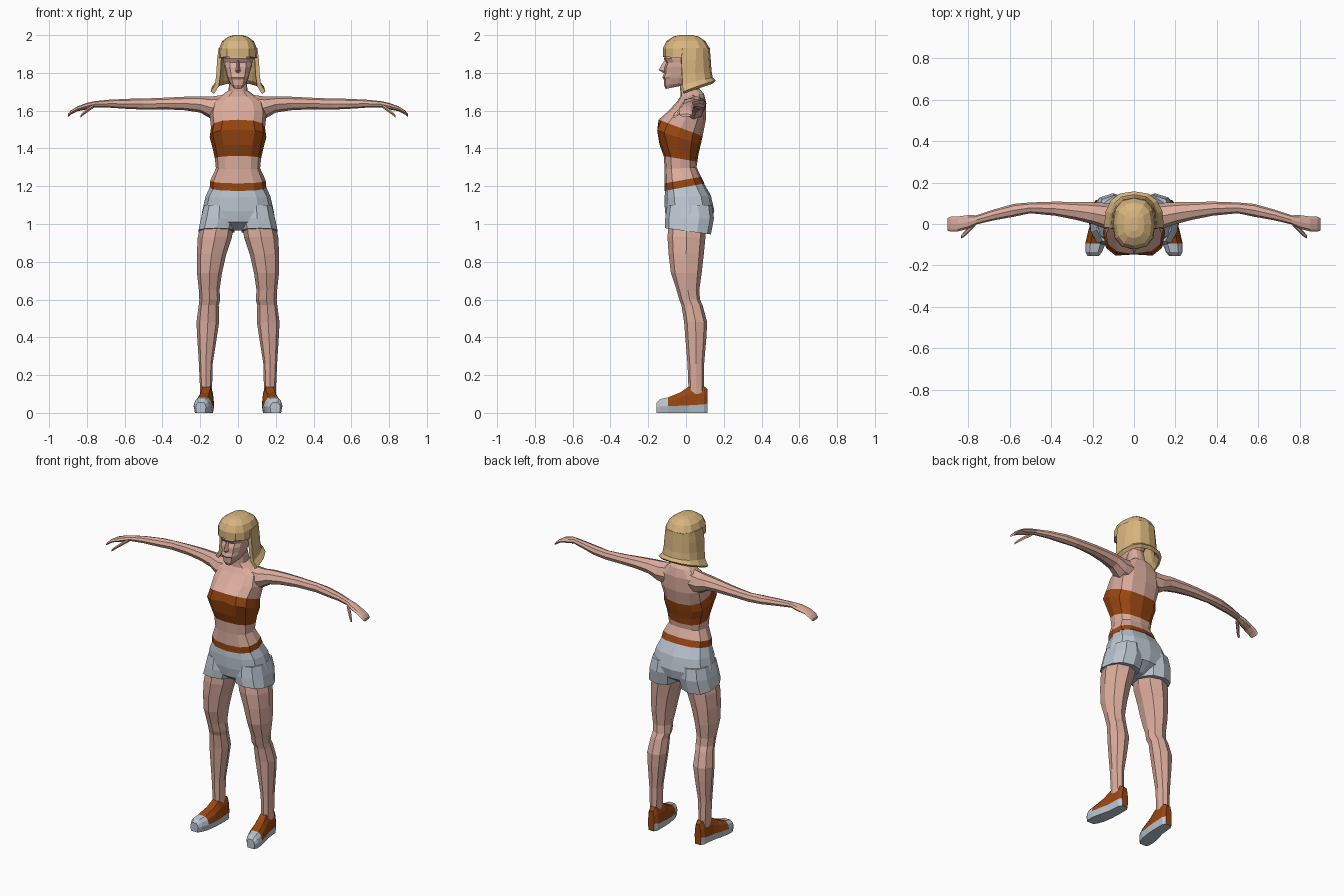
import bpy, bmesh, math
from mathutils import Vector


def material(name, rgb):
    m = bpy.data.materials.new(name)
    m.diffuse_color = (*rgb, 1)
    return m


SKIN = material("skin", (0.72, 0.42, 0.34))
HAIR = material("blond_hair", (0.68, 0.46, 0.21))
ORANGE = material("burnt_orange_cloth", (0.32, 0.062, 0.006))
GREY = material("pale_grey_cloth", (0.50, 0.56, 0.63))


def loft(name, rings, mats, pick=None, mirror=False, closed=True):
    """Skin a list of point rings; pick(segment, side) gives the material index."""
    bm = bmesh.new()
    vs = [[bm.verts.new(p) for p in r] for r in rings]
    n = len(vs[0])
    for i in range(len(vs) - 1):
        for j in range(n if closed else n - 1):
            k = (j + 1) % n
            f = bm.faces.new((vs[i][j], vs[i][k], vs[i + 1][k], vs[i + 1][j]))
            f.material_index = pick(i, j) if pick else 0
    if closed:
        for i, r in ((0, vs[0]), (len(vs) - 2, vs[-1])):
            f = bm.faces.new(r)
            f.material_index = pick(i, n // 2) if pick else 0
    bmesh.ops.recalc_face_normals(bm, faces=bm.faces)
    me = bpy.data.meshes.new(name)
    bm.to_mesh(me)
    bm.free()
    for m in mats:
        me.materials.append(m)
    ob = bpy.data.objects.new(name, me)
    bpy.context.collection.objects.link(ob)
    if mirror:
        ob.modifiers.new("mirror", "MIRROR").use_mirror_merge = False
    return ob


def power(v, e):
    return math.copysign(abs(v) ** e, v)


def level(zf, zb, x0, x1, yf, yb, n=12, e=0.8, notch=0):
    """Rounded ring around z, tilted from zf in front to zb behind."""
    pts = []
    for i in range(n):
        t = 2 * math.pi * i / n - math.pi / 2
        c, s = power(math.cos(t), e), power(math.sin(t), e)
        y = (yf + yb) / 2 + s * (yb - yf) / 2 + (notch if i == 0 else 0)
        pts.append(((x0 + x1) / 2 + c * (x1 - x0) / 2, y, zf + (zb - zf) * (s + 1) / 2))
    return pts


def body(rows, **kw):
    return [level(zf, zb, -w, w, yf, yb, *r, **kw) for zf, zb, w, yf, yb, *r in rows]


# Torso: waistband, bare waist, bandeau top, chest and neck
torso = body([
    (1.175, 1.215, 0.150, -0.113, 0.098),
    (1.215, 1.25, 0.146, -0.113, 0.080),
    (1.29, 1.30, 0.117, -0.113, 0.056),
    (1.36, 1.33, 0.122, -0.118, 0.060),
    (1.42, 1.37, 0.133, -0.140, 0.066),
    (1.50, 1.42, 0.150, -0.165, 0.078, 12, 0.75, 0.018),
    (1.552, 1.465, 0.143, -0.145, 0.088),
    (1.60, 1.55, 0.150, -0.092, 0.105),
    (1.645, 1.64, 0.135, -0.050, 0.107),
    (1.675, 1.69, 0.085, -0.030, 0.095),
    (1.70, 1.715, 0.050, -0.030, 0.072),
    (1.78, 1.78, 0.045, -0.035, 0.055),
])
loft("torso", torso, [SKIN, ORANGE], lambda i, j: int(i in (0, 3, 4, 5)))

# Head, with brow, sunken eye line, lips and chin
head = body([
    (1.715, 1.735, 0.024, -0.108, -0.01),
    (1.735, 1.75, 0.042, -0.116, 0.03),
    (1.765, 1.78, 0.056, -0.117, 0.05),
    (1.775, 1.80, 0.060, -0.125, 0.06),
    (1.795, 1.82, 0.065, -0.117, 0.07),
    (1.83, 1.84, 0.073, -0.115, 0.08),
    (1.855, 1.86, 0.076, -0.104, 0.08),
    (1.875, 1.88, 0.079, -0.117, 0.08),
    (1.94, 1.94, 0.072, -0.10, 0.08),
])
loft("head", head, [SKIN])
nose = [[(-0.006, -0.10, 1.868), (0.006, -0.10, 1.868), (0, -0.115, 1.865)],
        [(-0.017, -0.105, 1.808), (0.017, -0.105, 1.808), (0, -0.145, 1.816)],
        [(-0.008, -0.105, 1.798), (0.008, -0.105, 1.798), (0, -0.122, 1.80)]]
loft("nose", nose, [SKIN])

# Hair: cap with fringe
cap = body([
    (1.885, 1.87, 0.104, -0.122, 0.125),
    (1.93, 1.93, 0.100, -0.122, 0.125),
    (1.968, 1.968, 0.084, -0.104, 0.103),
    (1.992, 1.992, 0.050, -0.068, 0.068),
    (2.0, 2.0, 0.020, -0.035, 0.035),
])
loft("hair_cap", cap, [HAIR])

# Hair: open curtain round the sides and back, flared at the hem
curtain = []
for zs, zb, w, yf, yb in [(1.93, 1.93, 0.099, -0.02, 0.123), (1.87, 1.87, 0.107, -0.025, 0.128),
                          (1.79, 1.81, 0.112, -0.022, 0.132), (1.735, 1.77, 0.120, -0.018, 0.140),
                          (1.695, 1.752, 0.146, -0.015, 0.158)]:
    ring = []
    for i in range(9):
        t = math.pi * i / 8
        c, s = power(math.cos(t), 0.75), abs(math.sin(t)) ** 0.75
        ring.append((w * c, yf + (yb - yf) * s, zs + (zb - zs) * s))
    curtain.append(ring)
ob = loft("hair_curtain", curtain, [HAIR], closed=False)
solid = ob.modifiers.new("thickness", "SOLIDIFY")
solid.thickness = 0.022
solid.offset = 0
for v in ob.data.vertices:  # keep the outer surface in place
    v.co.x *= 0.93
    v.co.y -= 0.008 if v.co.y > 0.05 else 0

# Shorts: hips plus a flared cuff for each leg
hips = body([
    (1.178, 1.22, 0.148, -0.110, 0.092),
    (1.14, 1.15, 0.172, -0.114, 0.132),
    (1.07, 1.07, 0.189, -0.112, 0.150),
    (1.01, 1.01, 0.198, -0.100, 0.135),
    (0.965, 0.965, 0.060, -0.040, 0.070),
])
loft("shorts_hips", hips, [GREY])
cuff = [level(1.10, 1.10, 0.012, 0.182, -0.100, 0.138, 10),
        level(1.03, 1.03, 0.003, 0.200, -0.110, 0.148, 10),
        level(0.978, 0.945, 0.016, 0.213, -0.110, 0.132, 10)]
loft("shorts_cuff", cuff, [GREY], mirror=True)

# Legs
leg = [level(z, z, a, b, yf, yb, 8, 0.9) for z, a, b, yf, yb in [
    (1.03, 0.02, 0.19, -0.09, 0.10), (0.93, 0.032, 0.213, -0.098, 0.103),
    (0.84, 0.062, 0.218, -0.092, 0.094), (0.74, 0.085, 0.217, -0.080, 0.083),
    (0.65, 0.098, 0.207, -0.050, 0.070), (0.60, 0.094, 0.205, -0.036, 0.074),
    (0.57, 0.102, 0.208, -0.024, 0.088), (0.48, 0.100, 0.220, -0.010, 0.112),
    (0.40, 0.112, 0.216, -0.004, 0.108), (0.26, 0.134, 0.207, 0.008, 0.096),
    (0.10, 0.138, 0.200, 0.014, 0.096)]]
loft("leg", leg, [SKIN], mirror=True)

# Shoes: pale sole and toe cap, orange upper
shoe = []
for y, xc, w, zs, zt in [(0.115, 0.163, 0.022, 0.05, 0.125), (0.095, 0.163, 0.036, 0.045, 0.142),
                         (0.012, 0.167, 0.041, 0.04, 0.138), (-0.03, 0.174, 0.046, 0.038, 0.108),
                         (-0.095, 0.186, 0.049, 0.036, 0.082), (-0.135, 0.194, 0.040, 0.035, 0.074),
                         (-0.155, 0.197, 0.027, 0.03, 0.055)]:
    side = [(0.85, 0.004), (1, zs), (0.85, zs + (zt - zs) * 0.6), (0.5, zt)]
    shoe.append([(xc + w * a, y, z if z > 0.01 else 0) for a, z in side] +
                [(xc - w * a, y, z if z > 0.01 else 0) for a, z in reversed(side)])
loft("shoe", shoe, [ORANGE, GREY],
     lambda i, j: int(i > 3 or j in (0, 6, 7)), mirror=True)


def limb(rows, n=8):
    """Rings around x: x, centre y, centre z, half depth, half height."""
    return [[(x, y + a * math.cos(2 * math.pi * k / n), z + b * math.sin(2 * math.pi * k / n))
             for k in range(n)] for x, y, z, a, b in rows]


# Arms with flat hands
arm = limb([
    (0.07, 0.035, 1.615, 0.062, 0.070), (0.14, 0.040, 1.615, 0.062, 0.060),
    (0.20, 0.052, 1.633, 0.053, 0.043), (0.28, 0.063, 1.638, 0.043, 0.036),
    (0.38, 0.074, 1.638, 0.034, 0.031), (0.50, 0.078, 1.635, 0.026, 0.029),
    (0.58, 0.066, 1.636, 0.031, 0.027), (0.68, 0.043, 1.637, 0.026, 0.021),
    (0.76, 0.020, 1.634, 0.022, 0.016), (0.80, 0.010, 1.624, 0.033, 0.017),
    (0.85, 0.000, 1.610, 0.036, 0.013), (0.885, -0.001, 1.590, 0.036, 0.011),
    (0.90, -0.002, 1.575, 0.030, 0.008)])
loft("arm", arm, [SKIN], mirror=True)
thumb = limb([(0.765, 0.004, 1.624, 0.013, 0.011), (0.80, -0.030, 1.600, 0.014, 0.012),
              (0.822, -0.052, 1.582, 0.012, 0.010), (0.835, -0.062, 1.568, 0.008, 0.007)], 6)
loft("thumb", thumb, [SKIN], mirror=True)
